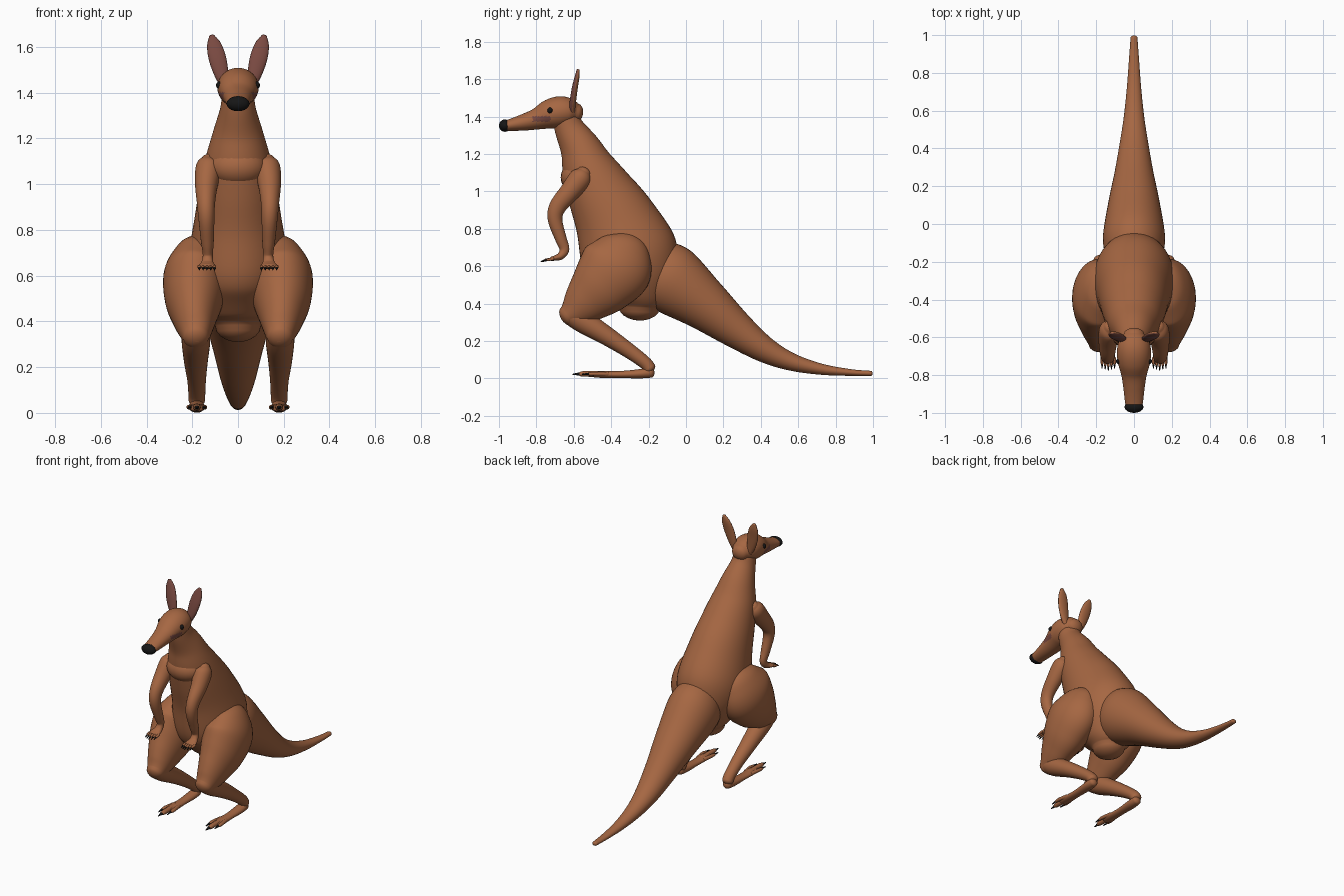
import bpy, bmesh, math
from mathutils import Vector

if "Cube" in bpy.data.objects:
    bpy.data.objects.remove(bpy.data.objects["Cube"], do_unlink=True)


def material(name, rgb):
    m = bpy.data.materials.new(name)
    m.use_nodes = True
    m.diffuse_color = (*rgb, 1)
    node = next(n for n in m.node_tree.nodes if n.type == "BSDF_PRINCIPLED")
    node.inputs["Base Color"].default_value = (*rgb, 1)
    node.inputs["Roughness"].default_value = 0.8
    return m


FUR = material("brown fur", (0.38, 0.135, 0.055))
SKIN = material("dusky skin", (0.2, 0.07, 0.055))
DARK = material("black", (0.008, 0.008, 0.008))


def finish(name, bm, mats, rule=None):
    bmesh.ops.recalc_face_normals(bm, faces=bm.faces)
    bm.normal_update()
    for f in bm.faces:
        f.smooth = True
        if rule and rule(f):
            f.material_index = 1
    me = bpy.data.meshes.new(name)
    bm.to_mesh(me)
    bm.free()
    for m in mats:
        me.materials.append(m)
    ob = bpy.data.objects.new(name, me)
    bpy.context.collection.objects.link(ob)
    return ob


def spline(stations, steps):
    """Smooth curve through (x, y, z, half width, half depth) stations."""
    p = [stations[0], *stations, stations[-1]]
    out = []
    for a, b, c, d in zip(p, p[1:], p[2:], p[3:]):
        for i in range(steps):
            t = i / steps
            out.append([0.5 * (2 * q + (r - o) * t + (2 * o - 5 * q + 4 * r - s) * t * t
                               + (3 * q - o - 3 * r + s) * t ** 3)
                        for o, q, r, s in zip(a, b, c, d)])
    out.append(list(stations[-1]))
    return out


def loft(name, stations, mats=(FUR,), side=1, segs=32, steps=6, cap=0.7, rule=None):
    """Elliptical rings along a path, with rounded ends."""
    pts = spline([(s[0] * side, *s[1:]) for s in stations], steps)
    pos = [Vector(p[:3]) for p in pts]
    n = len(pts)
    rings = []
    for i, p in enumerate(pts):
        t = (pos[min(i + 1, n - 1)] - pos[max(i - 1, 0)]).normalized()
        ring = (pos[i], t, p[3], p[4])
        rings.append(ring)
    caps = []
    for (c, t, w, d), sign in ((rings[0], -1), (rings[-1], 1)):
        reach = cap * min(w, d) * sign
        caps.append([(c + t * reach * math.sin(a), t, w * math.cos(a), d * math.cos(a))
                     for a in (math.radians(k) for k in (20, 40, 60, 75, 86))])
    rings = caps[0][::-1] + rings + caps[1]
    bm = bmesh.new()
    loops = []
    for c, t, w, d in rings:
        up = t.cross(Vector((1, 0, 0))).normalized()
        across = up.cross(t)
        loops.append([bm.verts.new(c + across * w * math.cos(a) + up * d * math.sin(a))
                      for a in (math.tau * k / segs for k in range(segs))])
    for a, b in zip(loops, loops[1:]):
        for k in range(segs):
            j = (k + 1) % segs
            bm.faces.new((a[k], a[j], b[j], b[k]))
    bm.faces.new(loops[0])
    bm.faces.new(loops[-1])
    return finish(name, bm, mats, rule)


def ball(name, centre, radii, mat):
    bm = bmesh.new()
    bmesh.ops.create_uvsphere(bm, u_segments=24, v_segments=16, radius=1)
    bmesh.ops.scale(bm, vec=radii, verts=bm.verts)
    bmesh.ops.translate(bm, vec=centre, verts=bm.verts)
    return finish(name, bm, (mat,))


# Torso and neck
loft("torso", [(0, -.25, .38, .10, .11), (0, -.25, .44, .15, .165), (0, -.27, .56, .2, .235),
               (0, -.31, .68, .215, .26), (0, -.38, .85, .19, .22), (0, -.46, 1.0, .165, .18),
               (0, -.52, 1.12, .14, .145), (0, -.565, 1.23, .108, .11),
               (0, -.62, 1.33, .078, .082), (0, -.645, 1.40, .07, .07)], segs=48)
ball("chest", (0, -.57, 1.075), (.125, .1, .09), FUR)

# Tail
loft("tail", [(0, -.18, .60, .14, .16), (0, -.08, .53, .165, .185), (0, .10, .395, .138, .14),
              (0, .27, .26, .103, .1), (0, .42, .155, .077, .07), (0, .56, .09, .055, .048),
              (0, .72, .05, .038, .03), (0, .88, .032, .026, .018),
              (0, .988, .027, .018, .014)], segs=40)


# Head with a darker mouth line on each cheek
def mouth(f):
    c = f.calc_center_median()
    return -.82 < c.y < -.725 and 1.373 < c.z < 1.402 and abs(c.x) > .04


loft("head", [(0, -.585, 1.42, .055, .05), (0, -.62, 1.425, .08, .072), (0, -.67, 1.425, .09, .084),
              (0, -.73, 1.412, .086, .079), (0, -.80, 1.387, .067, .057),
              (0, -.87, 1.369, .056, .044), (0, -.94, 1.355, .048, .032),
              (0, -.97, 1.351, .043, .028)], (FUR, SKIN), segs=64, steps=8, rule=mouth)
ball("nose", (0, -.968, 1.352), (.05, .032, .033), DARK)

for label, s in (("left", 1), ("right", -1)):
    # Ear and eye
    loft(label + "_ear", [(.058, -.61, 1.43, .018, .016), (.072, -.605, 1.48, .031, .017),
                          (.09, -.595, 1.55, .038, .016), (.105, -.583, 1.61, .031, .013),
                          (.115, -.577, 1.648, .012, .008)],
         (FUR, SKIN), s, rule=lambda f: f.normal.y < -.1)
    ball(label + "_eye", (.081 * s, -.727, 1.433), (.015, .014, .016), DARK)

    # Arm and paw
    loft(label + "_arm", [(.12, -.545, 1.10, .042, .04), (.128, -.565, 1.07, .057, .06),
                          (.138, -.62, 1.0, .05, .054), (.14, -.685, .92, .04, .046),
                          (.138, -.70, .85, .035, .039), (.134, -.67, .75, .028, .031),
                          (.132, -.65, .69, .022, .026), (.134, -.67, .655, .027, .02),
                          (.136, -.70, .644, .036, .014), (.136, -.72, .64, .034, .011)], side=s)
    for i in range(5):
        x = .136 + (i - 2) * .0165
        tip = -.752 + .006 * abs(i - 2)
        loft(f"{label}_finger_{i + 1}", [(x, -.71, .64, .008, .008), (x, tip, .634, .007, .007)],
             side=s, segs=12, steps=3)
        loft(f"{label}_finger_claw_{i + 1}",
             [(x, tip, .634, .006, .006), (x, tip - .024, .625, .002, .002)],
             (DARK,), s, segs=10, steps=3)

    # Thigh, shank and foot
    loft(label + "_thigh", [(.15, -.30, .755, .05, .07), (.168, -.32, .70, .10, .14),
                            (.187, -.37, .60, .137, .195), (.192, -.45, .50, .128, .172),
                            (.19, -.53, .42, .098, .13), (.186, -.59, .365, .074, .092),
                            (.184, -.63, .335, .058, .06)], side=s, segs=40)
    loft(label + "_shank", [(.184, -.62, .35, .06, .06), (.184, -.55, .305, .062, .062),
                            (.184, -.42, .225, .052, .05), (.181, -.30, .145, .041, .04),
                            (.18, -.22, .085, .037, .035), (.18, -.195, .055, .036, .034)], side=s)
    loft(label + "_foot", [(.18, -.19, .034, .03, .03), (.18, -.24, .026, .034, .025),
                           (.18, -.35, .021, .03, .019), (.18, -.44, .021, .034, .018),
                           (.18, -.49, .02, .03, .014)], side=s)
    for i, (x, tip, r) in enumerate(((.147, -.515, .012), (.18, -.565, .017), (.213, -.515, .012))):
        loft(f"{label}_toe_{i + 1}", [(x + (.18 - x) * .3, -.42, .024, r, r),
                                      (x, tip + .03, .025, r, r * .9), (x, tip, .024, r * .8, r * .7)],
             side=s, segs=16, steps=4)
        loft(f"{label}_toe_claw_{i + 1}", [(x, tip, .025, r * .65, r * .55),
                                           (x, tip - .04, .022, .003, .003)],
             (DARK,), s, segs=12, steps=3)
